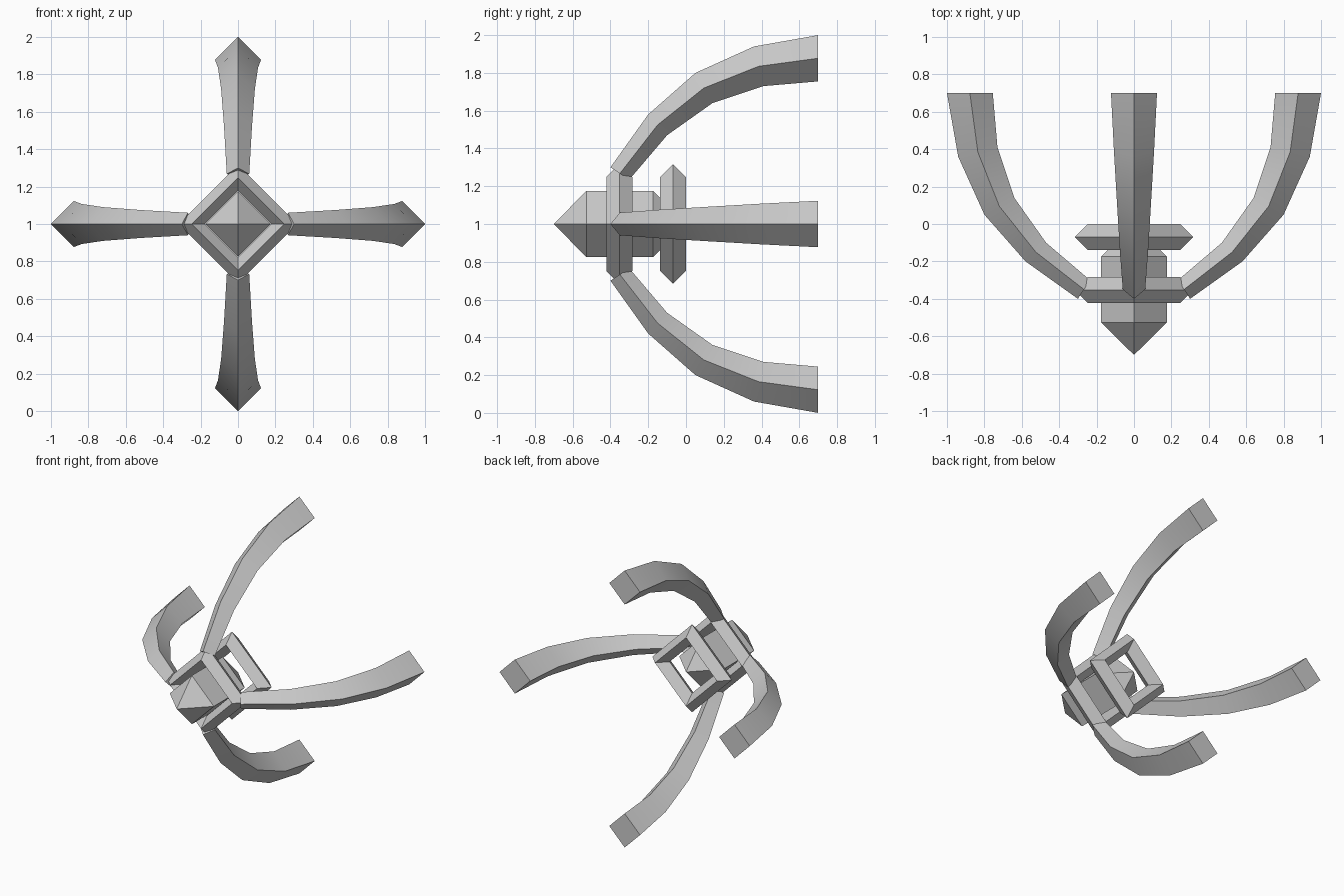
import bpy, bmesh
from math import pi, cos, sin
from mathutils import Matrix, Vector

if "Cube" in bpy.data.objects:
    bpy.data.objects.remove(bpy.data.objects["Cube"])

CENTRE = Vector((0, 0, 1))


def loft(name, sections, closed=False, smooth=False):
    """Skin a row of four-sided sections; cap the ends unless closed."""
    bm = bmesh.new()
    rings = [[bm.verts.new(p) for p in s] for s in sections]
    pairs = list(zip(rings, rings[1:]))
    if closed:
        pairs.append((rings[-1], rings[0]))
    else:
        bm.faces.new(rings[0])
        bm.faces.new(rings[-1])
    for a, b in pairs:
        for i in range(4):
            j = (i + 1) % 4
            bm.faces.new((a[i], a[j], b[j], b[i]))
    bmesh.ops.recalc_face_normals(bm, faces=bm.faces)
    mesh = bpy.data.meshes.new(name)
    bm.to_mesh(mesh)
    bm.free()
    ob = bpy.data.objects.new(name, mesh)
    bpy.context.collection.objects.link(ob)
    if smooth:
        bpy.ops.object.select_all(action='DESELECT')
        ob.select_set(True)
        bpy.context.view_layer.objects.active = ob
        bpy.ops.object.shade_smooth_by_angle(angle=pi / 6)
    return ob


# Curved arms: (outer y, outer r, inner y, inner r, half width)
ARM = [(-0.40, 0.30, -0.30, 0.235, 0.06),
       (-0.20, 0.58, -0.10, 0.47, 0.075),
       (0.05, 0.80, 0.14, 0.64, 0.09),
       (0.36, 0.94, 0.41, 0.73, 0.107),
       (0.70, 1.00, 0.70, 0.755, 0.123)]

for k, side in enumerate(("top", "right", "bottom", "left")):
    turn = Matrix.Rotation(k * pi / 2, 3, 'Y')
    sections = []
    for yo, ro, yi, ri, w in ARM:
        ym, rm = (yo + yi) / 2, (ro + ri) / 2
        pts = [(0, yo, ro), (w, ym, rm), (0, yi, ri), (-w, ym, rm)]
        sections.append([CENTRE + turn @ Vector(p) for p in pts])
    loft("arm_" + side, sections, smooth=True)

# Square rings with a diamond cross-section
R, T = 0.248, 0.069
for name, y in (("front_ring", -0.353), ("back_ring", -0.069)):
    sections = []
    for k in range(4):
        out = Vector((cos(k * pi / 2), 0, sin(k * pi / 2)))
        sections.append([CENTRE + out * (R + T * a) + Vector((0, y + T * b, 0))
                         for a, b in ((1, 0), (0, 1), (-1, 0), (0, -1))])
    loft(name, sections, closed=True)

# Crystal core: square prism with a pyramid on each end
bm = bmesh.new()
r = 0.176
front, back = [[bm.verts.new(CENTRE + Vector((r * cos(k * pi / 2), y, r * sin(k * pi / 2))))
                for k in range(4)] for y in (-0.527, -0.175)]
tip_front = bm.verts.new((0, -0.70, 1))
tip_back = bm.verts.new((0, 0, 1))
for i in range(4):
    j = (i + 1) % 4
    bm.faces.new((front[i], front[j], back[j], back[i]))
    bm.faces.new((front[j], front[i], tip_front))
    bm.faces.new((back[i], back[j], tip_back))
bmesh.ops.recalc_face_normals(bm, faces=bm.faces)
mesh = bpy.data.meshes.new("crystal_core")
bm.to_mesh(mesh)
bm.free()
bpy.context.collection.objects.link(bpy.data.objects.new("crystal_core", mesh))
